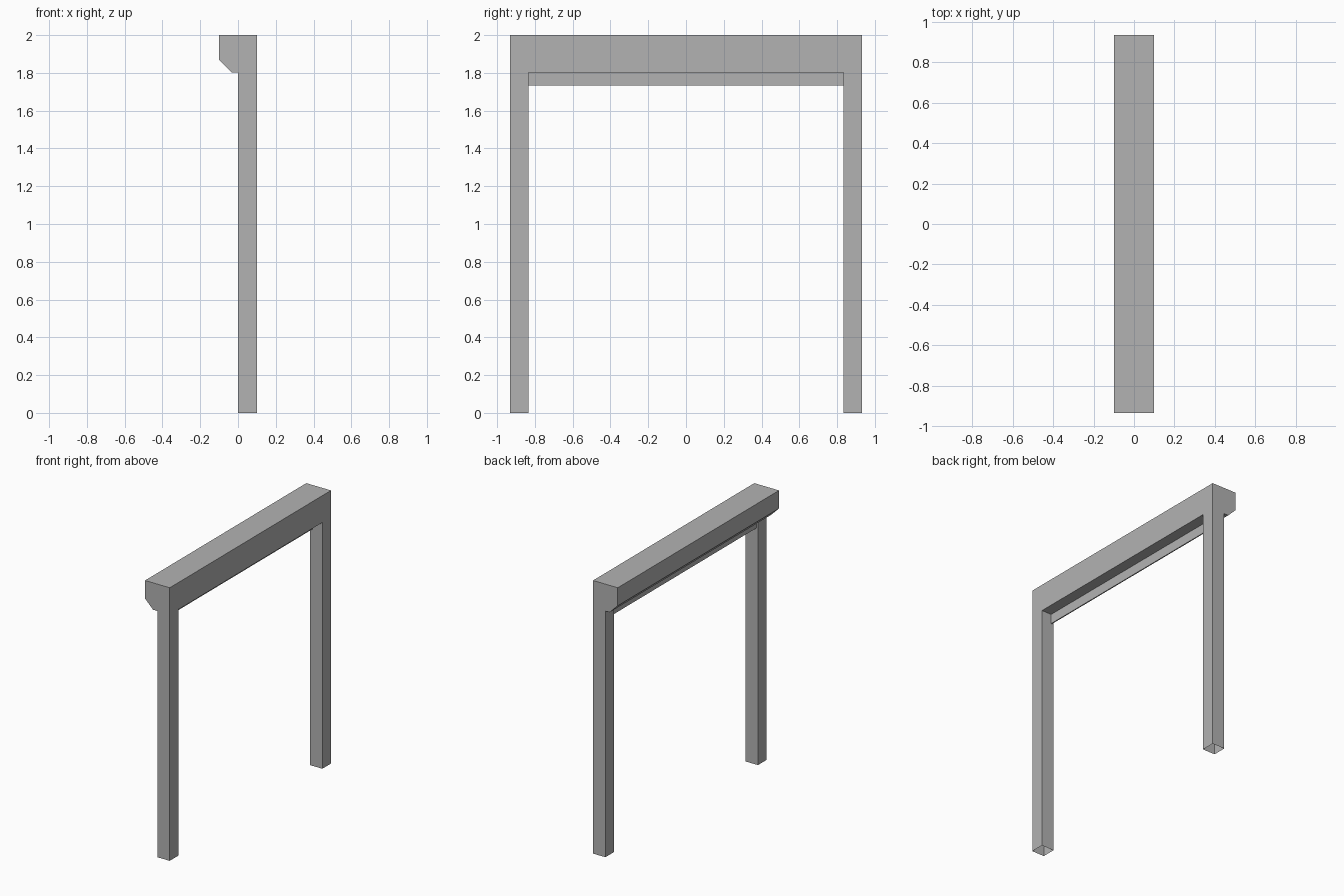
import bpy
import bmesh

cube = bpy.data.objects.get("Cube")
if cube:
    bpy.data.objects.remove(cube, do_unlink=True)

HALF = 0.933     # half length of the frame
INNER = 0.833    # inner side of the legs
BEAM_Z = 1.803   # underside of the beam

grey = bpy.data.materials.new("plain_grey")
grey.use_nodes = True
grey.diffuse_color = (0.45, 0.45, 0.45, 1)
grey.node_tree.nodes["Principled BSDF"].inputs["Base Color"].default_value = (0.45, 0.45, 0.45, 1)


def prism(name, profile, y0, y1, open_bottom=False):
    """Extrude an x-z profile from y0 to y1."""
    bm = bmesh.new()
    face = bm.faces.new([bm.verts.new((x, y0, z)) for x, z in profile])
    new = bmesh.ops.extrude_face_region(bm, geom=[face])["geom"]
    moved = [v for v in new if isinstance(v, bmesh.types.BMVert)]
    bmesh.ops.translate(bm, verts=moved, vec=(0, y1 - y0, 0))
    bmesh.ops.recalc_face_normals(bm, faces=bm.faces)
    if open_bottom:
        low = [f for f in bm.faces if f.normal.z < -0.9]
        bmesh.ops.delete(bm, geom=low, context="FACES_ONLY")
    mesh = bpy.data.meshes.new(name)
    bm.to_mesh(mesh)
    bm.free()
    mesh.materials.append(grey)
    obj = bpy.data.objects.new(name, mesh)
    bpy.context.collection.objects.link(obj)
    return obj


def rect(x0, x1, z0, z1):
    return [(x0, z0), (x1, z0), (x1, z1), (x0, z1)]


# Top beam with a bevelled lower edge on the overhanging side
prism("top_beam", [(-0.1, 2), (-0.1, 1.868), (-0.035, BEAM_Z), (0.1, BEAM_Z), (0.1, 2)], -HALF, HALF)

# Hollow legs at both ends
prism("front_leg", rect(0, 0.1, 0, BEAM_Z), -HALF, -INNER, open_bottom=True)
prism("back_leg", rect(0, 0.1, 0, BEAM_Z), INNER, HALF, open_bottom=True)

# Thin stop strip hanging under the beam between the legs
prism("stop_strip", rect(0.012, 0.02, 1.733, BEAM_Z), -INNER, INNER)
